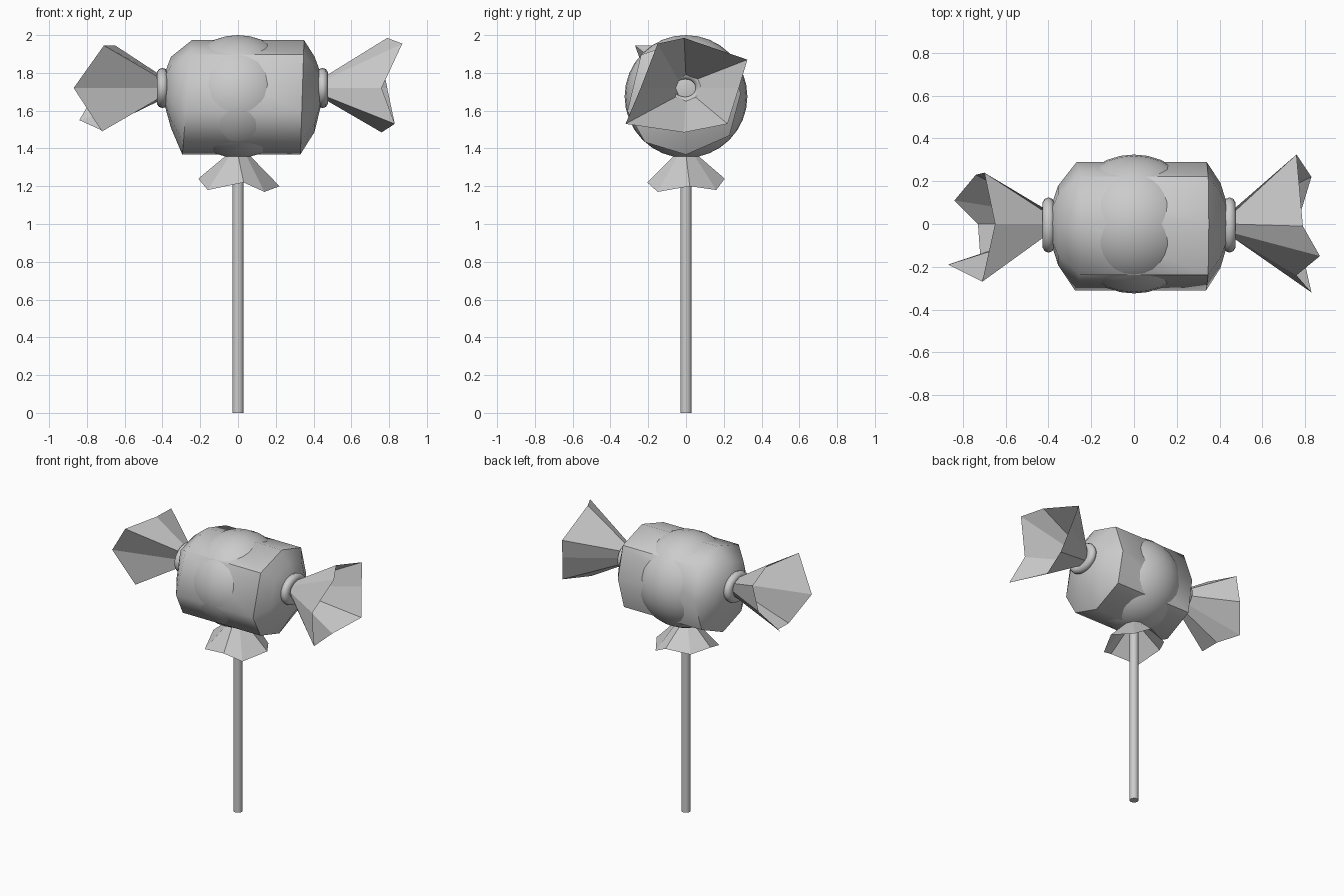
import bpy, bmesh
from math import cos, sin, radians, pi

if "Cube" in bpy.data.objects:
    bpy.data.objects.remove(bpy.data.objects["Cube"])

ZC = 1.675   # candy centre height
ZK = 1.72    # height of the twisted wrapper ends


def loft(name, rings, cap=False, smooth=None):
    """Skin a list of equal-length point rings into one object."""
    bm = bmesh.new()
    loops = [[bm.verts.new(p) for p in ring] for ring in rings]
    n = len(loops[0])
    for a, b in zip(loops, loops[1:]):
        for i in range(n):
            j = (i + 1) % n
            bm.faces.new((a[i], a[j], b[j], b[i]))
    if cap:
        bm.faces.new(loops[0])
        bm.faces.new(loops[-1])
    bmesh.ops.recalc_face_normals(bm, faces=bm.faces)
    me = bpy.data.meshes.new(name)
    bm.to_mesh(me)
    bm.free()
    ob = bpy.data.objects.new(name, me)
    bpy.context.collection.objects.link(ob)
    if smooth:
        shade(ob, smooth)
    return ob


def shade(ob, angle):
    bpy.ops.object.select_all(action='DESELECT')
    ob.select_set(True)
    bpy.context.view_layer.objects.active = ob
    bpy.ops.object.shade_smooth_by_angle(angle=radians(angle))


# Stick
bpy.ops.mesh.primitive_cylinder_add(vertices=16, radius=0.03, depth=1.4, location=(0, 0, 0.7))
stick = bpy.context.object
stick.name = "stick"
shade(stick, 40)

# Round candy
bpy.ops.mesh.primitive_uv_sphere_add(segments=32, ring_count=16, radius=0.325, location=(0, 0, ZC))
candy = bpy.context.object
candy.name = "candy_ball"
shade(candy, 60)

# Wrapper: uneven eight-sided tube around x, gathered at both ends
angles = [3, 46, 90, 137, 194, 228, 270, 318]      # from +y towards +z
radii = [0.29, 0.32, 0.298, 0.325, 0.32, 0.325, 0.308, 0.31]


def body_ring(x, s, z, lean=0.0):
    return [(x + lean * sin(radians(a)), s * r * cos(radians(a)), z + s * r * sin(radians(a)))
            for a, r in zip(angles, radii)]


loft("wrapper_body", [
    body_ring(-0.40, 0.16, ZK),
    body_ring(-0.355, 0.62, 1.70),
    body_ring(-0.27, 1.0, ZC, 0.025),
    body_ring(0.34, 1.0, ZC, 0.01),
    body_ring(0.405, 0.66, 1.69),
    body_ring(0.45, 0.16, ZK)], cap=True, smooth=50)

# Knots around the gathered ends
for name, x in (("left_knot", -0.40), ("right_knot", 0.447)):
    bpy.ops.mesh.primitive_torus_add(major_segments=24, minor_segments=10, major_radius=0.076,
                                     minor_radius=0.03, location=(x, -0.005, ZK),
                                     rotation=(0, pi / 2, 0))
    knot = bpy.context.object
    knot.name = name
    knot.scale.y = 1.22
    shade(knot, 60)


# Flared wrapper ends: open, flat-faced eight-sided fans
def fan(name, x, rim):
    neck = [(x, 0.055 * cos(pi / 4 * i), ZK + 0.055 * sin(pi / 4 * i)) for i in range(8)]
    loft(name, [neck, rim])


fan("left_fan", -0.39, [
    (-0.74, 0.23, 1.72), (-0.70, 0.24, 1.90), (-0.65, 0, 1.945), (-0.71, -0.27, 1.945),
    (-0.87, -0.19, 1.72), (-0.72, -0.14, 1.49), (-0.73, 0, 1.50), (-0.84, 0.11, 1.55)])
fan("right_fan", 0.45, [
    (0.79, 0.28, 1.72), (0.76, 0.325, 1.87), (0.79, -0.01, 1.985), (0.87, -0.15, 1.955),
    (0.76, -0.24, 1.72), (0.83, -0.32, 1.53), (0.76, -0.01, 1.485), (0.83, 0.22, 1.53)])

# Flared skirt where the wrapper meets the stick
collar = [(0.06 * cos(pi / 4 * i), 0.06 * sin(pi / 4 * i), 1.365) for i in range(8)]
loft("bottom_skirt", [collar, [
    (0.22, 0.02, 1.20), (0.13, 0.16, 1.18), (0.02, 0.205, 1.24), (-0.14, 0.15, 1.22),
    (-0.21, 0.02, 1.24), (-0.16, -0.15, 1.18), (0.03, -0.205, 1.22), (0.14, -0.15, 1.17)]])
